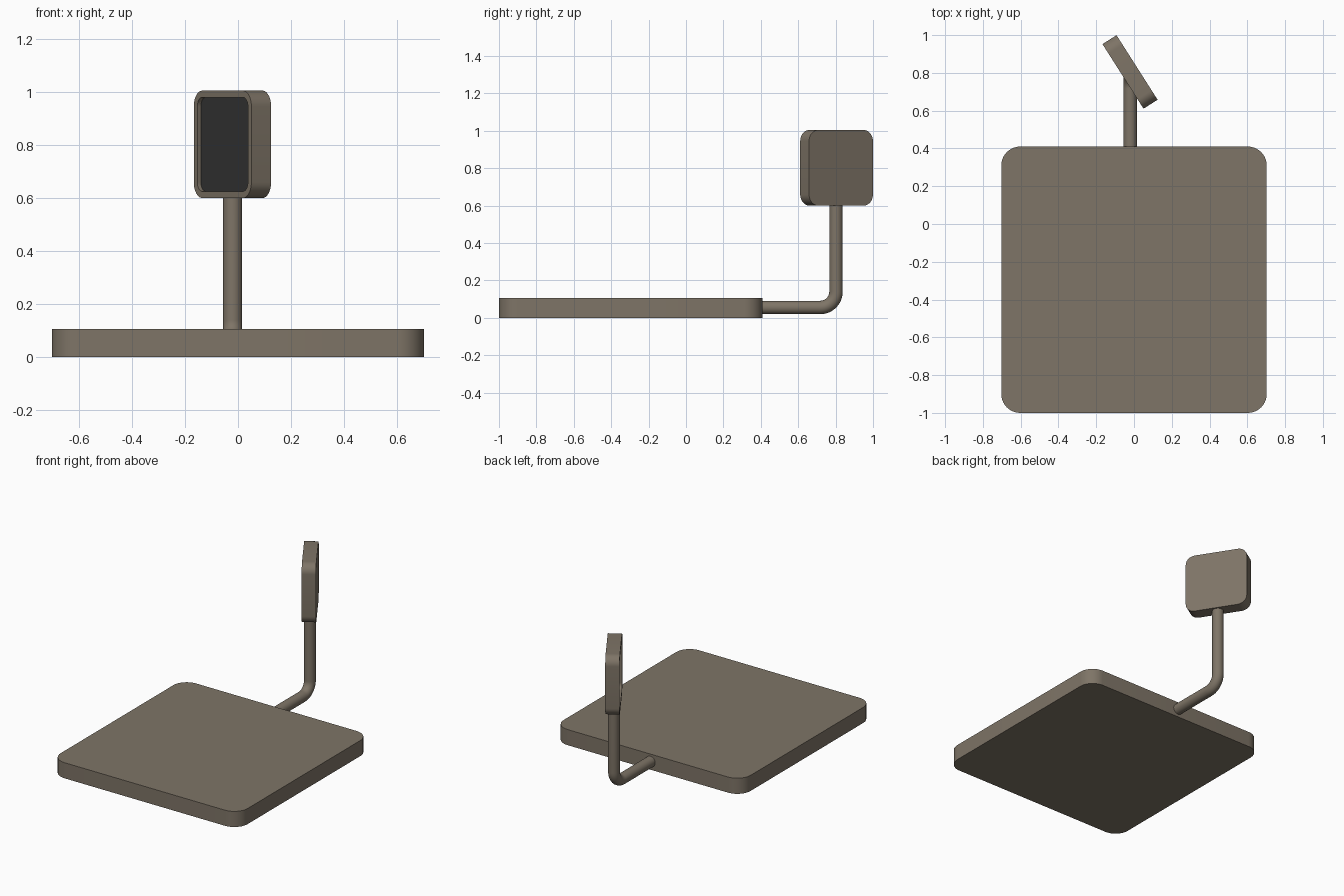
import bpy
from math import sin, cos, pi
from mathutils import Vector, Matrix

if "Cube" in bpy.data.objects:
    bpy.data.objects.remove(bpy.data.objects["Cube"])


def material(name, color):
    m = bpy.data.materials.new(name)
    m.diffuse_color = (*color, 1)
    m.use_nodes = True
    m.node_tree.nodes["Principled BSDF"].inputs["Base Color"].default_value = m.diffuse_color
    return m


BRONZE = material("bronze_grey", (0.21, 0.176, 0.135))
DARK = material("dark_screen", (0.035, 0.035, 0.035))


def rounded_ring(w, h, r, z, seg=10):
    """Counter-clockwise rounded rectangle at height z."""
    pts = []
    for k, (sx, sy) in enumerate([(1, 1), (-1, 1), (-1, -1), (1, -1)]):
        for i in range(seg + 1):
            a = (k + i / seg) * pi / 2
            pts.append(Vector((sx * (w / 2 - r) + r * cos(a),
                               sy * (h / 2 - r) + r * sin(a), z)))
    return pts


def loft(name, rings, mat, matrix=Matrix(), cap_end=True):
    """Skin successive rings, cap the ends, shade smooth by angle."""
    n = len(rings[0])
    verts = [matrix @ p for ring in rings for p in ring]
    faces = [list(reversed(range(n)))]
    for k in range(len(rings) - 1):
        for i in range(n):
            j = (i + 1) % n
            faces.append([k * n + i, k * n + j, (k + 1) * n + j, (k + 1) * n + i])
    if cap_end:
        faces.append([(len(rings) - 1) * n + i for i in range(n)])
    me = bpy.data.meshes.new(name)
    me.from_pydata(verts, [], faces)
    me.materials.append(mat)
    ob = bpy.data.objects.new(name, me)
    bpy.context.collection.objects.link(ob)
    bpy.ops.object.select_all(action='DESELECT')
    ob.select_set(True)
    bpy.context.view_layer.objects.active = ob
    bpy.ops.object.shade_smooth_by_angle()
    return ob


# Base slab with rounded vertical corners
loft("base_plate",
     [rounded_ring(1.405, 1.41, 0.1, z) for z in (0, 0.106)],
     BRONZE, Matrix.Translation((0, -0.295, 0)))

# Bent tube: horizontal run, quarter bend, vertical run
R, BEND, X, Y, Z = 0.036, 0.085, -0.02, 0.802, 0.055
path = [(0.405, Z, 0)]
for i in range(13):
    a = i / 12 * pi / 2
    path.append((Y - BEND + BEND * sin(a), Z + BEND - BEND * cos(a), a))
path.append((Y, 0.61, pi / 2))
tube = []
for y, z, a in path:
    tube.append([Vector((X + R * cos(t), y + R * sin(t) * sin(a), z - R * sin(t) * cos(a)))
                 for t in (2 * pi * i / 32 for i in range(32))])
loft("support_arm", tube, BRONZE)

# Display head: turned about the vertical axis, front face recessed
u = Vector((0.537, -0.8436, 0))
n = Vector((-0.8436, -0.537, 0))
head = Matrix.Translation((-0.021, 0.805, 0.802)) @ Matrix(
    ((u.x, 0, n.x, 0), (u.y, 0, n.y, 0), (0, 1, 0, 0), (0, 0, 0, 1)))
S, T, RIM, DEPTH = 0.405, 0.088, 0.025, 0.016
inner = S - 2 * RIM
loft("display_housing",
     [rounded_ring(S, S, 0.06, -T / 2),
      rounded_ring(S, S, 0.06, T / 2),
      rounded_ring(inner, inner, 0.035, T / 2),
      rounded_ring(inner, inner, 0.035, T / 2 - DEPTH)],
     BRONZE, head, cap_end=False)

# Dark screen panel closing the recess
loft("screen",
     [rounded_ring(inner, inner, 0.035, T / 2 - DEPTH - 0.004),
      rounded_ring(inner, inner, 0.035, T / 2 - DEPTH)],
     DARK, head)
